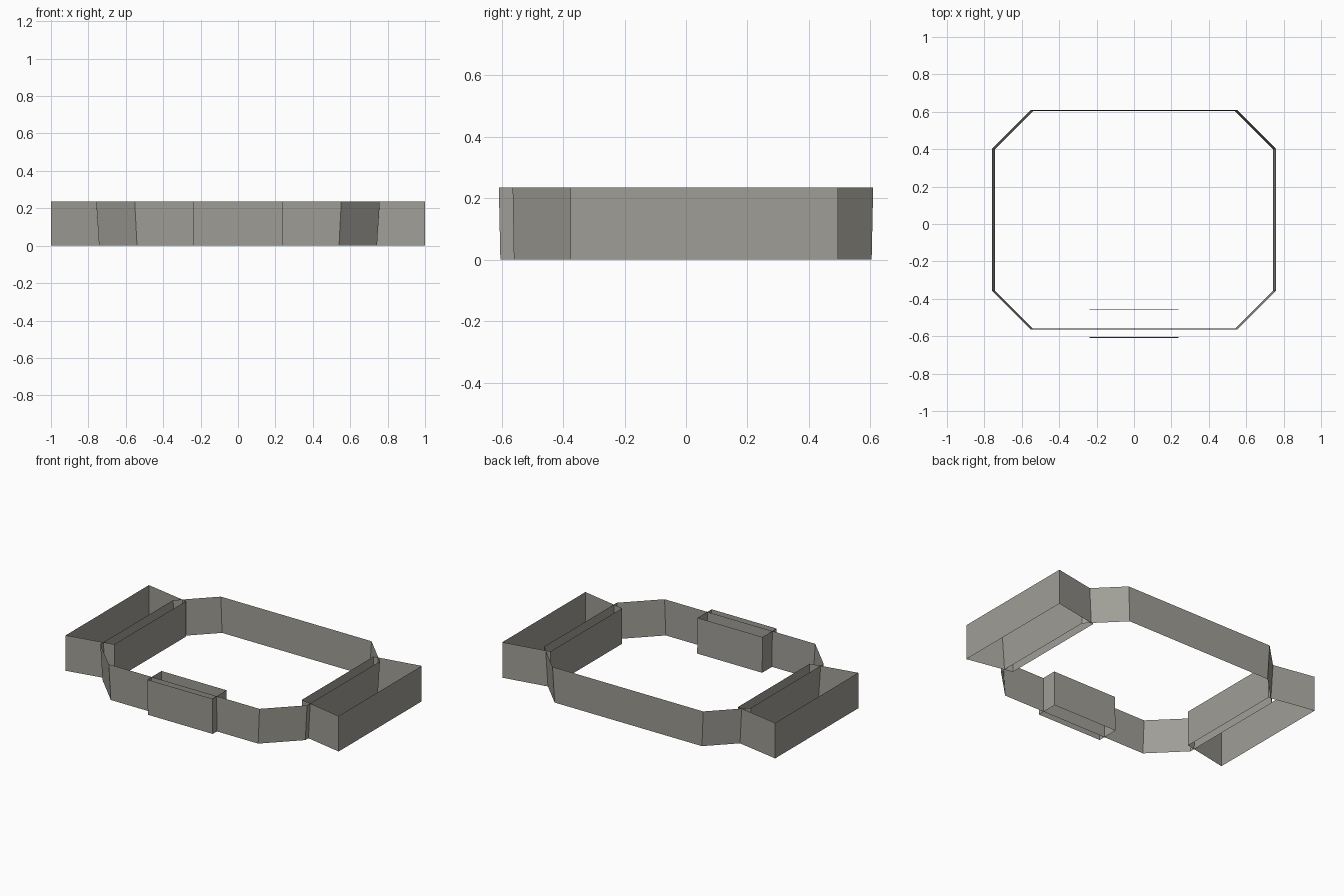
import bpy

if "Cube" in bpy.data.objects:
    bpy.data.objects.remove(bpy.data.objects["Cube"])

H = 0.235  # height of every wall

# one flat warm grey for all walls
grey = bpy.data.materials.new("warm_grey")
grey.diffuse_color = (0.35, 0.34, 0.305, 1.0)
grey.use_nodes = True
grey.node_tree.nodes["Principled BSDF"].inputs["Base Color"].default_value = grey.diffuse_color


def wall_loop(name, bottom, top):
    """Closed band of single-sheet walls between two matching plan outlines."""
    n = len(bottom)
    verts = [(x, y, 0) for x, y in bottom] + [(x, y, H) for x, y in top]
    faces = [(i, (i + 1) % n, n + (i + 1) % n, n + i) for i in range(n)]
    mesh = bpy.data.meshes.new(name)
    mesh.from_pydata(verts, [], faces)
    mesh.materials.append(grey)
    obj = bpy.data.objects.new(name, mesh)
    bpy.context.collection.objects.link(obj)
    return obj


def chamfered(x_out, x_in, y_front, y_back, y_lo, y_hi):
    """Counter-clockwise rectangle outline with four cut corners."""
    right = [(x_in, y_front), (x_out, y_lo), (x_out, y_hi), (x_in, y_back)]
    return right + [(-x, y) for x, y in reversed(right)]


# main eight-sided ring, flaring slightly towards the top
wall_loop("ring_wall",
          chamfered(0.743, 0.54, -0.56, 0.604, -0.357, 0.401),
          chamfered(0.758, 0.552, -0.564, 0.609, -0.359, 0.403))

# side wings: trapezoid boxes, narrower on the inside
wing = [(0.687, -0.313), (1.0, -0.375), (1.0, 0.495), (0.687, 0.437)]
wall_loop("right_wing_wall", wing, wing)
mirrored = [(-x, y) for x, y in reversed(wing)]
wall_loop("left_wing_wall", mirrored, mirrored)


# front porch box, straddling the front of the ring
def porch(y_front, y_back):
    return [(-0.238, y_front), (0.238, y_front), (0.238, y_back), (-0.238, y_back)]


wall_loop("front_porch_wall", porch(-0.604, -0.457), porch(-0.609, -0.461))
